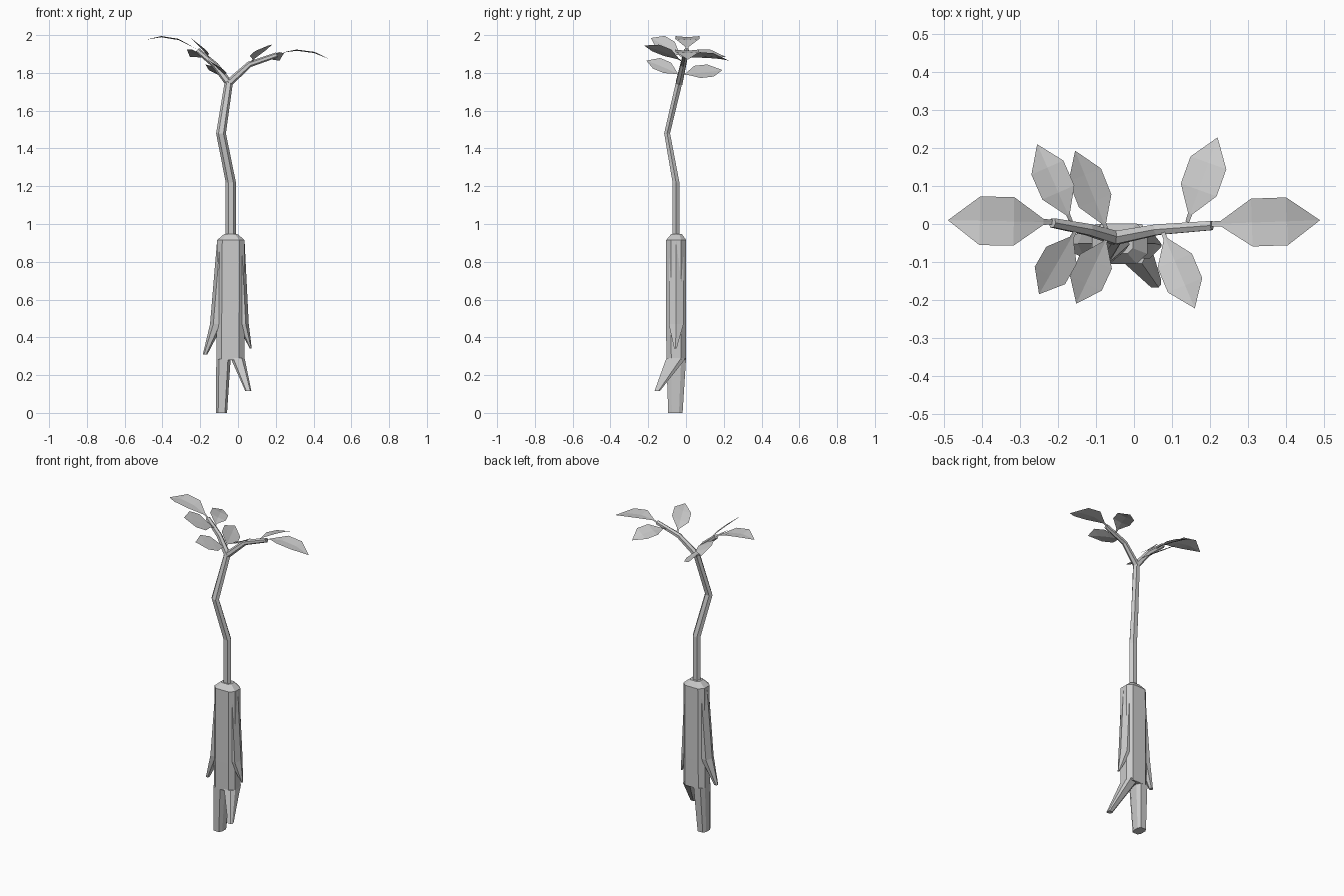
import bpy, bmesh, math
from mathutils import Vector

cube = bpy.data.objects.get("Cube")
if cube:
    bpy.data.objects.remove(cube, do_unlink=True)

grey = bpy.data.materials.new("plain grey")
grey.use_nodes = True
COLOUR = (0.6, 0.6, 0.6, 1)
grey.diffuse_color = COLOUR
grey.node_tree.nodes["Principled BSDF"].inputs["Base Color"].default_value = COLOUR


def finish(name, bm, closed=True):
    if closed:
        bmesh.ops.recalc_face_normals(bm, faces=bm.faces)
    mesh = bpy.data.meshes.new(name)
    bm.to_mesh(mesh)
    bm.free()
    mesh.materials.append(grey)
    bpy.context.collection.objects.link(bpy.data.objects.new(name, mesh))


def skin(name, rings):
    """Join rings of points into a capped solid."""
    bm = bmesh.new()
    loops = [[bm.verts.new(p) for p in ring] for ring in rings]
    n = len(loops[0])
    for a, b in zip(loops, loops[1:]):
        for i in range(n):
            j = (i + 1) % n
            bm.faces.new((a[i], a[j], b[j], b[i]))
    bm.faces.new(loops[0])
    bm.faces.new(loops[-1])
    finish(name, bm)


BLOCK = [(1, -.5), (1, .5), (.62, 1), (-.62, 1), (-1, .5), (-1, -.5), (-.62, -1), (.62, -1)]
HEX = [(math.cos(a * math.pi / 3), math.sin(a * math.pi / 3)) for a in range(6)]


def loft(name, sections, profile=HEX):
    """Sections are (x, y, z, half width, half depth)."""
    skin(name, [[(x + u * rx, y + v * ry, z) for u, v in profile]
                for x, y, z, rx, ry in sections])


def tube(name, path, radii):
    path = [Vector(p) for p in path]
    rings = []
    for i, p in enumerate(path):
        d = (path[min(i + 1, len(path) - 1)] - path[max(i - 1, 0)]).normalized()
        side = d.cross(Vector((0, 1, 0))).normalized()
        up = side.cross(d)
        rings.append([p + (side * u + up * v) * radii[i] for u, v in HEX])
    skin(name, rings)


def leaf(name, base, tip, half, arch, slope, fold=0.006):
    """Pointed blade: arch lifts the middle, slope tilts it sideways."""
    base, tip = Vector(base), Vector(tip)
    d = tip - base
    side = Vector((-d.y, d.x, 0)).normalized()
    bm = bmesh.new()
    rows = []
    for t, w in ((0, .1), (.1, .12), (.38, 1), (.7, 1)):
        c = base + d * t + Vector((0, 0, arch * 4 * t * (1 - t)))
        off = side * half * w
        tilt = Vector((0, 0, slope * half * w))
        rows.append([bm.verts.new(c + off + tilt),
                     bm.verts.new(c - Vector((0, 0, fold * w))),
                     bm.verts.new(c - off - tilt)])
    for a, b in zip(rows, rows[1:]):
        for k in (0, 1):
            bm.faces.new((a[k], a[k + 1], b[k + 1], b[k]))
    end = bm.verts.new(tip)
    for k in (0, 1):
        bm.faces.new((rows[-1][k], rows[-1][k + 1], end))
    finish(name, bm, False)


# Root body with its shoulder
loft("root_body", [(-.04, -.052, .28, .075, .052), (-.04, -.052, .46, .075, .053),
                   (-.038, -.052, .915, .073, .053), (-.038, -.05, .947, .035, .028)], BLOCK)

# Root prongs
loft("left_side_prong", [(.002, -.052, .91, .033, .045), (.025, -.052, .47, .032, .045),
                         (.068, -.056, .34, .005, .007)])
loft("right_side_prong", [(-.078, -.052, .91, .033, .045), (-.113, -.052, .47, .035, .045),
                          (-.174, -.055, .31, .012, .012)])
loft("long_root", [(-.077, -.052, .285, .038, .052), (-.087, -.056, 0, .029, .038)], BLOCK)
loft("front_root", [(-.002, -.052, .29, .037, .052), (.055, -.153, .115, .016, .014)], BLOCK)

# Stem and two branches
loft("stem", [(-.038, -.053, .93, .027, .021), (-.038, -.053, 1.22, .027, .021),
              (-.09, -.1, 1.48, .026, .018), (-.048, -.035, 1.755, .022, .02)])
tube("left_branch", [(-.05, -.037, 1.745), (.06, -.015, 1.845), (.205, -.004, 1.895)],
     [.02, .016, .014])
tube("right_branch", [(-.048, -.037, 1.745), (-.12, -.015, 1.84), (-.215, .003, 1.92)],
     [.02, .017, .014])

# Leaves at the branch ends
leaf("left_end_leaf", (.2, 0, 1.895), (.49, .01, 1.87), .063, .04, 0)
leaf("right_end_leaf", (-.21, .005, 1.915), (-.49, .01, 1.975), .064, .045, 0)

# Leaves along the branches
leaf("left_back_leaf", (.14, .005, 1.875), (.22, .228, 1.865), .05, .025, -.3)
leaf("left_front_leaf", (.075, -.02, 1.86), (.16, -.222, 1.945), .049, .015, .35)
leaf("right_back_outer_leaf", (-.165, .005, 1.88), (-.255, .21, 1.885), .046, .022, .45)
leaf("right_back_inner_leaf", (-.07, -.02, 1.79), (-.155, .193, 1.815), .046, .006, .7)
leaf("right_front_outer_leaf", (-.155, -.02, 1.885), (-.25, -.185, 1.985), .046, .01, -.7)
leaf("right_front_inner_leaf", (-.068, -.03, 1.785), (-.152, -.21, 1.865), .046, .012, -.6)
